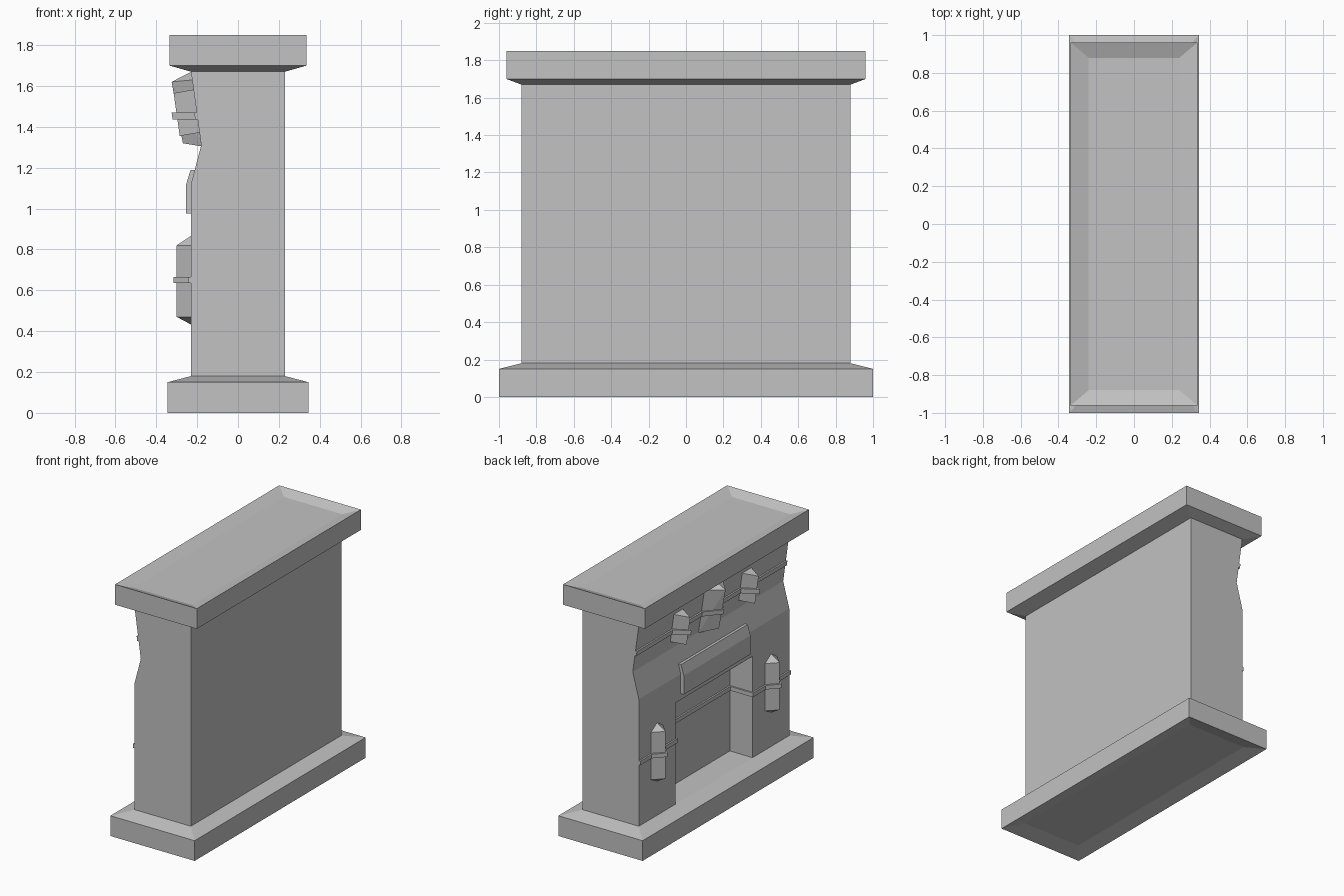
import bpy, bmesh
from mathutils import Vector

cube = bpy.data.objects.get("Cube")
if cube:
    bpy.data.objects.remove(cube, do_unlink=True)

STONE = (0.54, 0.54, 0.54, 1)
stone = bpy.data.materials.new("grey stone")
stone.use_nodes = True
stone.diffuse_color = STONE
stone.node_tree.nodes["Principled BSDF"].inputs["Base Color"].default_value = STONE


def finish(bm, name):
    bmesh.ops.recalc_face_normals(bm, faces=bm.faces)
    mesh = bpy.data.meshes.new(name)
    bm.to_mesh(mesh)
    bm.free()
    mesh.materials.append(stone)
    obj = bpy.data.objects.new(name, mesh)
    bpy.context.collection.objects.link(obj)
    return obj


def loft(name, rings):
    """Join matching rings of points and cap both ends."""
    bm = bmesh.new()
    loops = [[bm.verts.new(p) for p in ring] for ring in rings]
    n = len(loops[0])
    for a, b in zip(loops, loops[1:]):
        for i in range(n):
            j = (i + 1) % n
            bm.faces.new((a[i], a[j], b[j], b[i]))
    bm.faces.new(loops[0])
    bm.faces.new(loops[-1])
    return finish(bm, name)


def slab(name, levels):
    """Stack of rectangles given as half width, half length, height."""
    return loft(name, [[(-w, -l, z), (w, -l, z), (w, l, z), (-w, l, z)]
                       for w, l, z in levels])


def extrude_y(name, profile, half):
    return loft(name, [[(x, y, z) for x, z in profile] for y in (-half, half)])


def hull(name, points):
    bm = bmesh.new()
    for p in points:
        bm.verts.new(p)
    bmesh.ops.convex_hull(bm, input=bm.verts)
    bmesh.ops.dissolve_limit(bm, angle_limit=0.01, verts=bm.verts, edges=bm.edges)
    return finish(bm, name)


def band(name, half_path, z0, z1, lean=0.0, thick=0.012):
    """Mitred strip following a plan path of (y, x), mirrored in y."""
    path = [Vector(p) for p in half_path]
    path += [Vector((-p.x, p.y)) for p in reversed(path) if p.x > 0]
    dirs = [(b - a).normalized() for a, b in zip(path, path[1:])]
    normals = [Vector((d.y, -d.x)) for d in dirs]
    if normals[0].y > 0:
        normals = [-n for n in normals]
    rings = []
    mid = (z0 + z1) / 2
    for i, p in enumerate(path):
        a, b = normals[max(i - 1, 0)], normals[min(i, len(normals) - 1)]
        out = p + (a + b) * (thick / (1 + a.dot(b)))
        back = p - (a + b) * (0.004 / (1 + a.dot(b)))
        rings.append([(q.y + lean * (z - mid), q.x, z)
                      for q, z in ((back, z0), (out, z0), (out, z1), (back, z1))])
    return loft(name, rings)


# Base and cornice slabs with shallow recessed outer faces
slab("base", [(.24, .88, .03), (.345, 1, 0), (.345, 1, .15), (.23, .88, .18)])
slab("cornice", [(.23, .88, 1.67), (.335, .96, 1.70),
                 (.335, .96, 1.85), (.24, .88, 1.82)])

# Wall with pinched upper front, and the hearth opening cut out of it
wall = extrude_y("wall", [(.23, .18), (.23, 1.67), (-.23, 1.67),
                          (-.18, 1.31), (-.23, 1.12), (-.23, .18)], .88)
cutter = extrude_y("opening_cutter", [(-.5, .1), (-.044, .1), (-.044, .93), (-.5, .93)], .45)
cutter.hide_render = True
cut = wall.modifiers.new("opening", "BOOLEAN")
cut.operation = "DIFFERENCE"
cut.solver = "EXACT"
cut.object = cutter
bpy.context.view_layer.update()
cut_mesh = bpy.data.meshes.new_from_object(
    wall.evaluated_get(bpy.context.evaluated_depsgraph_get()))
wall.modifiers.clear()
wall.data = cut_mesh
bpy.data.objects.remove(cutter, do_unlink=True)

# Bent plate above the opening
extrude_y("lintel_plate", [(-.22, .975), (-.255, .975), (-.255, 1.115),
                           (-.232, 1.19), (-.2, 1.19)], .39)

# Pointed studs on the pillars and wedge brackets beside the centre
for side, label in ((1, "left"), (-1, "right")):
    c = side * .667
    points = [(-.225, c, .43), (-.225, c, .87)]
    for z in (.47, .82):
        points += [(-.30, c, z), (-.225, c - .075, z), (-.225, c + .075, z)]
    hull(label + "_pillar_stud", points)

    c = side * .40
    points = []
    for front, back, z in ((-.285, -.185, 1.355), (-.315, -.215, 1.565)):
        points += [(front, c, z)]
        points += [(back, c + s * .055, z + .018) for s in (-1, 1)]
    hull(label + "_bracket", points)

# Larger central bracket with a pointed top
hull("middle_bracket", [(-.27, 0, 1.32), (-.18, .11, 1.305), (-.18, -.11, 1.305),
                        (-.325, 0, 1.62), (-.22, .11, 1.63), (-.22, -.11, 1.63),
                        (-.228, 0, 1.67)])

# Bands wrapping the pillars, hearth and brackets
band("lower_band", [(.88, -.23), (.742, -.23), (.667, -.30), (.592, -.23),
                    (.45, -.23), (.45, -.044)], .635, .665)
band("upper_band", [(.88, -.2), (.455, -.2), (.40, -.298), (.345, -.2),
                    (.11, -.2), (0, -.294)], 1.435, 1.47, lean=-.139)
